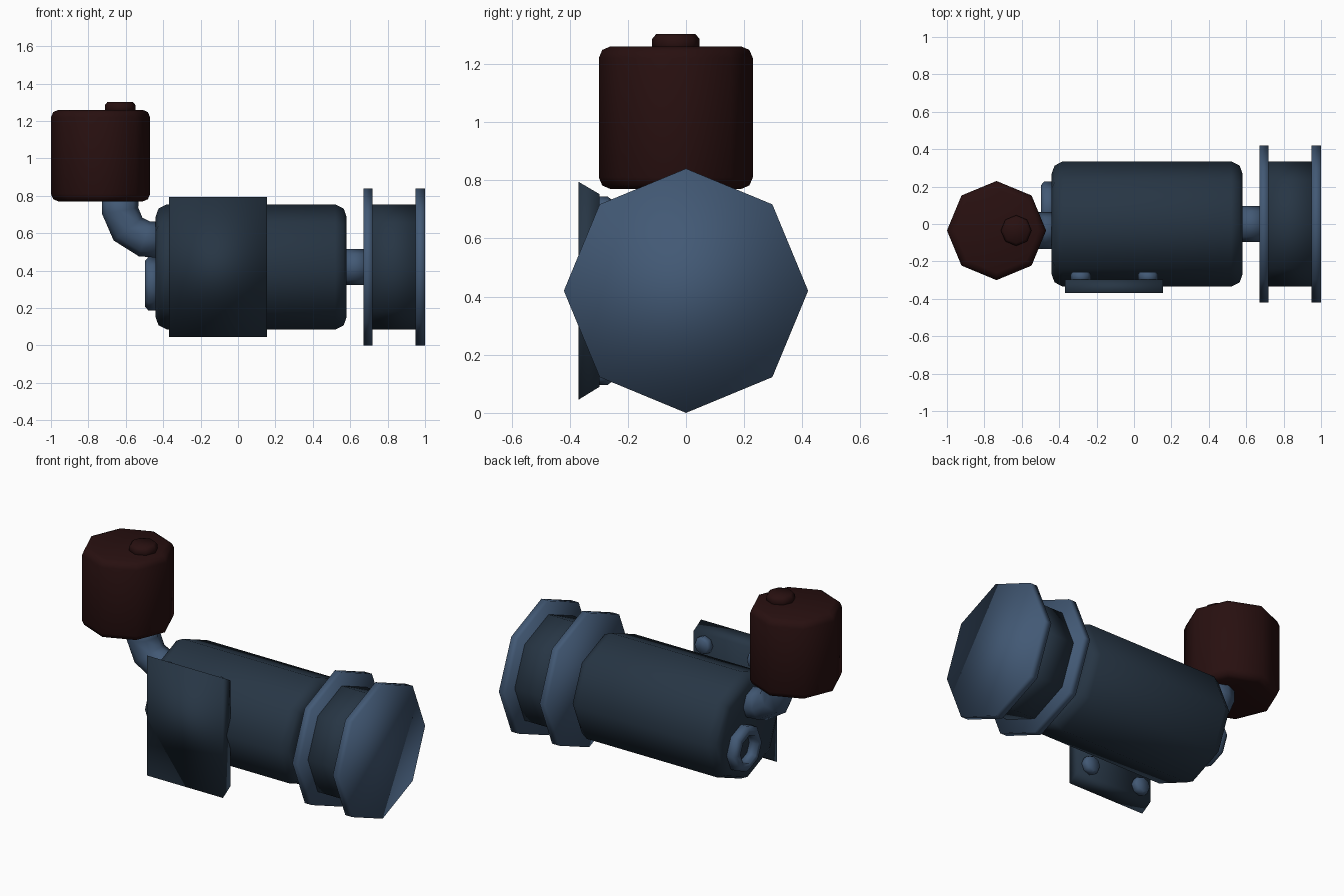
import bpy, bmesh, math
from mathutils import Vector, Matrix

if "Cube" in bpy.data.objects:
    bpy.data.objects.remove(bpy.data.objects["Cube"])


def material(name, rgb):
    m = bpy.data.materials.new(name)
    m.diffuse_color = (*rgb, 1)
    m.use_nodes = True
    m.node_tree.nodes["Principled BSDF"].inputs["Base Color"].default_value = m.diffuse_color
    return m


STEEL = material("steel blue", (0.055, 0.100, 0.178))
DARK = material("dark slate blue", (0.020, 0.036, 0.058))
RED = material("dark red", (0.021, 0.005, 0.005))
SIDES = 8


def finish(bm, name, mat):
    bmesh.ops.recalc_face_normals(bm, faces=bm.faces)
    for f in bm.faces:
        f.smooth = True
    me = bpy.data.meshes.new(name)
    bm.to_mesh(me)
    bm.free()
    me.materials.append(mat)
    ob = bpy.data.objects.new(name, me)
    bpy.context.collection.objects.link(ob)
    return ob


def skin(bm, rings, closed=False):
    """Bridge consecutive rings; cap the ends unless the profile is closed."""
    pairs = list(zip(rings, rings[1:]))
    if closed:
        pairs.append((rings[-1], rings[0]))
    for a, b in pairs:
        n = len(a)
        for i in range(n):
            j = (i + 1) % n
            bm.faces.new((a[i], a[j], b[j], b[i]))
    if not closed:
        bm.faces.new(rings[0])
        bm.faces.new(rings[-1])


def lathe(name, profile, origin, axis, mat, closed=False):
    """Octagonal solid from (distance along axis, radius) pairs."""
    bm = bmesh.new()
    o = Vector(origin)
    a = Vector({'X': (1, 0, 0), 'Y': (0, 1, 0), 'Z': (0, 0, 1)}[axis])
    u, v = Vector((a.y, a.z, a.x)), Vector((a.z, a.x, a.y))
    rings = []
    for d, r in profile:
        angles = [2 * math.pi * i / SIDES for i in range(SIDES)]
        rings.append([bm.verts.new(o + a * d + (u * math.cos(t) + v * math.sin(t)) * r)
                      for t in angles])
    skin(bm, rings, closed)
    return finish(bm, name, mat)


ZC = 0.42  # height of the pump axis

# Pump body with rounded ends, and its drive shaft
lathe("pump_body", [(-0.44, 0.27), (-0.425, 0.312), (-0.38, 0.335),
                    (0.52, 0.335), (0.565, 0.312), (0.58, 0.27)], (0, 0, ZC), 'X', DARK)
lathe("drive_shaft", [(0.56, 0.097), (0.69, 0.097)], (0, 0, ZC), 'X', STEEL)

# Pulley: drum between two flanges
lathe("pulley_drum", [(0.70, 0.335), (0.965, 0.335)], (0, 0, ZC), 'X', DARK)
for name, x0, x1 in (("inner_flange", 0.67, 0.718), ("outer_flange", 0.95, 1.0)):
    lathe(name, [(x0, 0.42), (x1, 0.42)], (0, 0, ZC), 'X', STEEL)

# Fluid reservoir and filler cap
lathe("reservoir", [(0.77, 0.225), (0.782, 0.253), (0.81, 0.265),
                    (1.22, 0.265), (1.248, 0.253), (1.26, 0.225)],
      (-0.735, -0.035, 0), 'Z', RED)
lathe("filler_cap", [(1.24, 0.082), (1.285, 0.082), (1.302, 0.068)],
      (-0.63, -0.035, 0), 'Z', RED)

# Bent feed pipe from the reservoir into the body
bm = bmesh.new()
path = [(-0.63, 0.80, 0), (-0.63, 0.72, 10), (-0.588, 0.622, 38),
        (-0.50, 0.57, 72), (-0.40, 0.565, 90)]
rings = []
for x, z, bend in path:
    b = math.radians(bend)
    side = Vector((math.cos(b), 0, math.sin(b)))
    centre = Vector((x, -0.035, z))
    rings.append([bm.verts.new(centre + 0.098 * (side * math.cos(t) + Vector((0, math.sin(t), 0))))
                  for t in (2 * math.pi * i / SIDES for i in range(SIDES))])
skin(bm, rings)
finish(bm, "feed_pipe", STEEL)

# Hollow outlet port on the end of the body
lathe("outlet_port", [(-0.42, 0.142), (-0.48, 0.142), (-0.498, 0.122),
                      (-0.498, 0.088), (-0.42, 0.080)],
      (0, 0.085, 0.33), 'X', STEEL, closed=True)

# Mounting plate, narrower in height at its back
bm = bmesh.new()
rings = [[bm.verts.new((x, y, z)) for x, z in
          ((-0.37, z0), (0.155, z0), (0.155, z1), (-0.37, z1))]
         for y, z0, z1 in ((-0.37, 0.045, 0.795), (-0.297, 0.09, 0.752))]
skin(bm, rings)
finish(bm, "mounting_plate", DARK)

# Four bolts on the back of the plate
for x in (-0.285, 0.075):
    for z in (0.15, 0.69):
        lathe("plate_bolt", [(-0.31, 0.054), (-0.27, 0.054), (-0.256, 0.044)],
              (x, 0, z), 'Y', STEEL)
